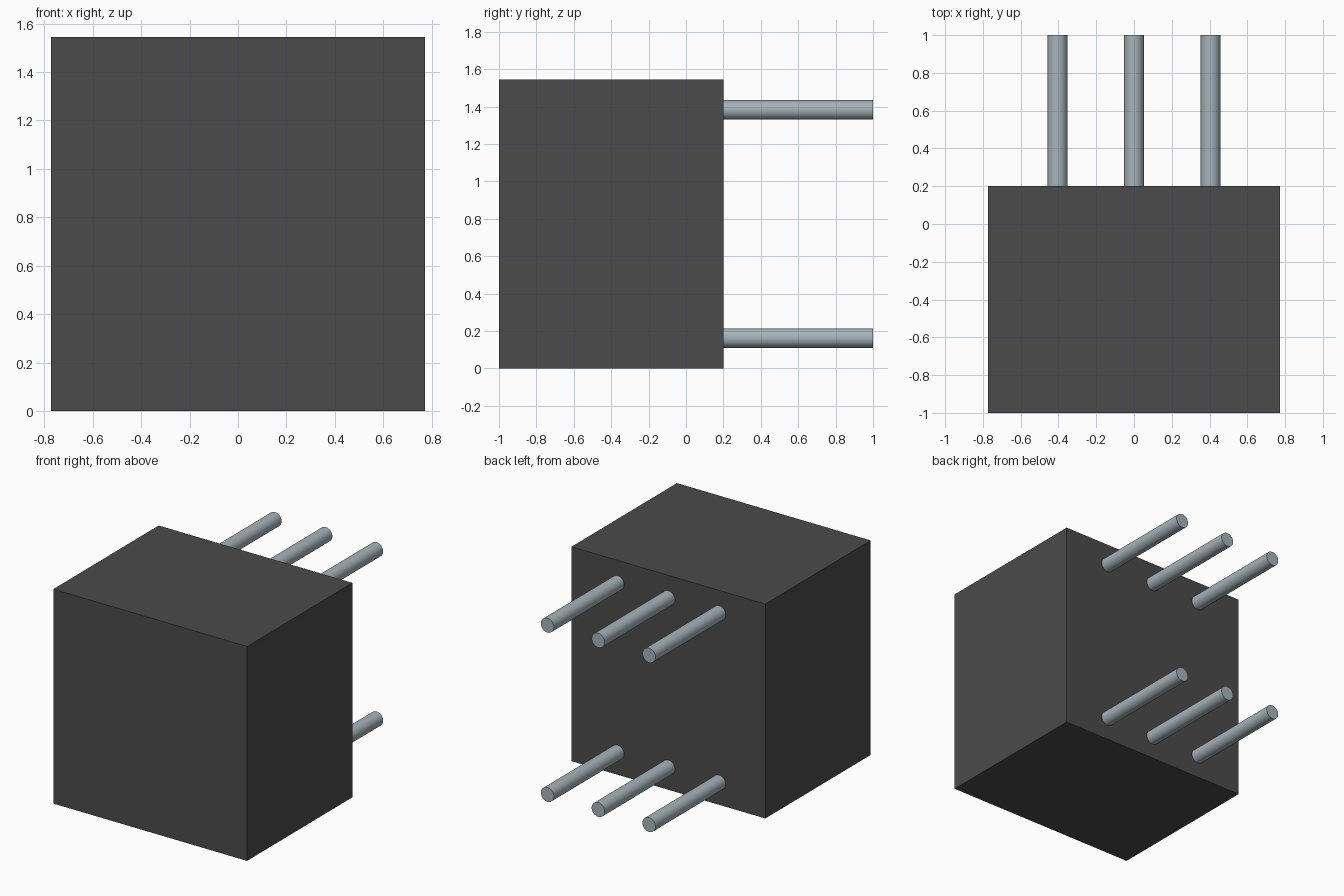
import bpy
import math

cube = bpy.data.objects.get("Cube")
if cube:
    bpy.data.objects.remove(cube, do_unlink=True)


def make_material(name, rgb):
    mat = bpy.data.materials.new(name)
    mat.use_nodes = True
    color = (*rgb, 1.0)
    mat.diffuse_color = color
    mat.node_tree.nodes["Principled BSDF"].inputs["Base Color"].default_value = color
    return mat


charcoal = make_material("charcoal plastic", (0.07, 0.07, 0.07))
metal = make_material("grey metal", (0.38, 0.45, 0.49))

WIDTH, HEIGHT = 1.545, 1.545
FRONT, BACK, PIN_END = -1.0, 0.2, 1.0
PIN_RADIUS = 0.052
PIN_SPACING, ROW_OFFSET = 0.405, 0.61

# Housing block
bpy.ops.mesh.primitive_cube_add(size=1, location=(0, (FRONT + BACK) / 2, HEIGHT / 2))
body = bpy.context.object
body.name = "housing"
body.scale = (WIDTH, BACK - FRONT, HEIGHT)
bpy.ops.object.transform_apply(location=False, rotation=False, scale=True)
body.data.materials.append(charcoal)

# Two rows of three round pins on the back
for row, side in (("lower", -1), ("upper", 1)):
    for column, i in (("right", -1), ("middle", 0), ("left", 1)):
        bpy.ops.mesh.primitive_cylinder_add(
            vertices=32, radius=PIN_RADIUS, depth=PIN_END - BACK,
            location=(i * PIN_SPACING, (BACK + PIN_END) / 2,
                      HEIGHT / 2 + side * ROW_OFFSET),
            rotation=(math.pi / 2, 0, 0))
        pin = bpy.context.object
        pin.name = f"{row}_{column}_pin"
        pin.data.materials.append(metal)
        bpy.ops.object.shade_smooth_by_angle(angle=math.radians(30))
